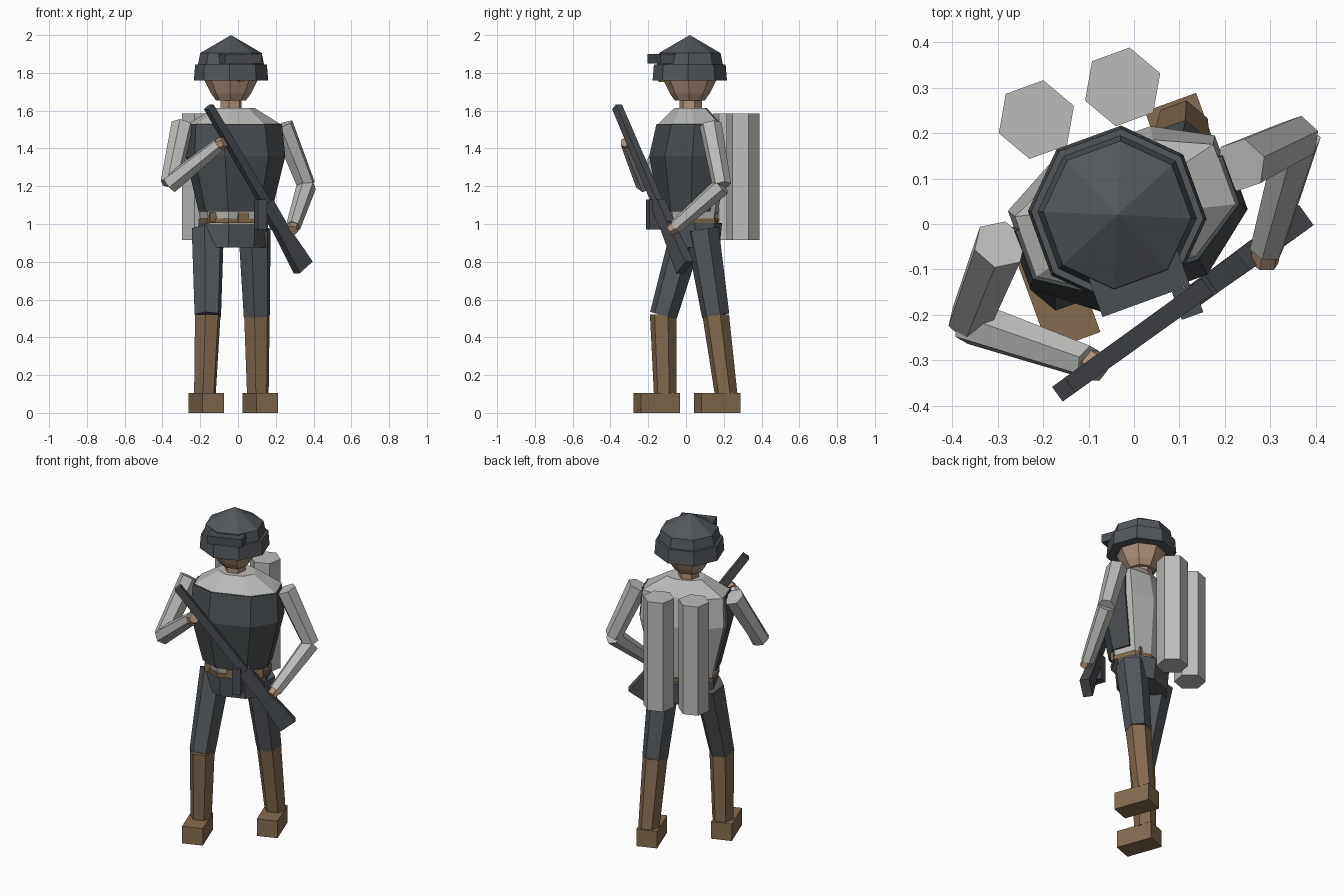
import bpy, bmesh, math
from mathutils import Vector, Matrix

if "Cube" in bpy.data.objects:
    bpy.data.objects.remove(bpy.data.objects["Cube"])

YAW = math.radians(20)          # the whole figure is turned a little
TURN = Matrix.Rotation(YAW, 3, 'Z')


def material(name, r, g, b):
    m = bpy.data.materials.new(name)
    m.diffuse_color = (r, g, b, 1)
    m.use_nodes = True
    m.node_tree.nodes["Principled BSDF"].inputs["Base Color"].default_value = m.diffuse_color
    return m


CLOTH = material("slate cloth", 0.085, 0.095, 0.105)
VEST = material("dark vest", 0.066, 0.074, 0.08)
METAL = material("gun metal", 0.07, 0.077, 0.085)
SHIRT = material("light grey", 0.50, 0.50, 0.49)
BOOT = material("brown leather", 0.23, 0.15, 0.08)
SKIN = material("skin", 0.43, 0.29, 0.20)
GOLD = material("brass", 0.40, 0.22, 0.06)


def loft(name, rings, mat):
    """Skin a list of equal-length point rings and cap both ends."""
    bm = bmesh.new()
    loops = [[bm.verts.new(p) for p in ring] for ring in rings]
    n = len(loops[0])
    for a, b in zip(loops, loops[1:]):
        for i in range(n):
            j = (i + 1) % n
            bm.faces.new((a[i], a[j], b[j], b[i]))
    bm.faces.new(loops[0][::-1])
    bm.faces.new(loops[-1])
    bmesh.ops.remove_doubles(bm, verts=bm.verts, dist=0.0002)
    bmesh.ops.recalc_face_normals(bm, faces=bm.faces)
    mesh = bpy.data.meshes.new(name)
    bm.to_mesh(mesh)
    bm.free()
    mesh.materials.append(mat)
    ob = bpy.data.objects.new(name, mesh)
    bpy.context.collection.objects.link(ob)
    return ob


def stack(name, centre, outline, rings, mat):
    """Horizontal outline scaled per ring: (z, x scale, y scale)."""
    c = Vector((centre[0], centre[1], 0))
    return loft(name, [[c + TURN @ Vector((x * sx, y * sy, 0)) + Vector((0, 0, z))
                        for x, y in outline] for z, sx, sy in rings], mat)


def polygon(n, offset=0.0):
    return [(math.cos(offset + i * math.tau / n), math.sin(offset + i * math.tau / n))
            for i in range(n)]


def limb(name, p, q, r0, r1, mat, sides=6):
    """Tapered prism between two points."""
    p, q = Vector(p), Vector(q)
    d = (q - p).normalized()
    u = TURN @ Vector((1, 0, 0))
    u = (u - d * u.dot(d)).normalized()
    v = d.cross(u)
    return loft(name, [[c + (u * x + v * y) * r for x, y in polygon(sides)]
                       for c, r in ((p, r0), (q, r1))], mat)


def box(name, centre, size, mat):
    w, d, h = (s / 2 for s in size)
    return stack(name, centre, [(-w, -d), (w, -d), (w, d), (-w, d)],
                 [(centre[2] - h, 1, 1), (centre[2] + h, 1, 1)], mat)


OCT = polygon(8, math.pi / 8)
HEX = polygon(6)
BODY = (-0.02, 0.03)
HEAD = (-0.037, 0.02)

# torso: shirt, front vest, belt and hips
chest = [(.25, .09), (.12, .16), (-.12, .16), (-.25, .09),
         (-.25, -.09), (-.12, -.19), (.12, -.19), (.25, -.09)]
stack("shirt", BODY, chest, [(1.0, .66, .68), (1.06, .70, .74), (1.36, .97, .97),
                             (1.53, .93, .78), (1.615, .40, .42)], SHIRT)
front = [(.255, .05), (.255, -.09), (.122, -.195), (-.122, -.195), (-.255, -.09), (-.255, .05)]
stack("vest", BODY, front, [(1.065, .73, .77), (1.36, 1, 1), (1.53, .95, .80)], VEST)
stack("belt", BODY, chest, [(1.005, .70, .74), (1.03, .71, .75)], BOOT)
for i, (x, y) in enumerate([(-.14, -.085), (0, -.137), (.14, -.085), (.12, .08), (-.12, .08)]):
    c = Vector((BODY[0], BODY[1], 1.035)) + TURN @ Vector((x, y, 0))
    box(f"belt_pouch_{i}", c, (.06, .02, .05), BOOT)
stack("hips", (-.025, .04), OCT, [(.875, .19, .13), (1.005, .19, .145)], CLOTH)

# legs: thigh, shin wrap and boot
for side, hip, knee, ankle, boot in (
        ("front", (-.16, .01, .97), (-.16, -.12, .515), (-.175, -.11), (-.168, -.155)),
        ("rear", (.087, .085, .97), (.10, .157, .515), (.105, .212), (.118, .165))):
    limb(side + "_thigh", hip, knee, .09, .074, CLOTH)
    loft(side + "_shin", [[(c[0] + r * x, c[1] + r * y, z)
                           for x, y in polygon(6, YAW)]
                          for c, r, z in ((ankle, .061, .1), (knee, .072, .52))], BOOT)
    box(side + "_boot", (*boot, .0525), (.12, .22, .105), BOOT)

# arms: sleeves and hands
for side, shoulder, elbow, wrist, hand in (
        ("raised", (-.295, -.045, 1.525), (-.362, -.215, 1.215),
         (-.10, -.305, 1.42), (-.072, -.322, 1.435)),
        ("lowered", (.235, .13, 1.525), (.362, .19, 1.205),
         (.292, -.055, .985), (.288, -.088, .965))):
    limb(side + "_upper_arm", shoulder, elbow, .06, .05, SHIRT)
    limb(side + "_forearm", Vector(elbow) + Vector((0, 0, -.005)), wrist, .052, .039, SHIRT)
    limb(side + "_hand", wrist, hand, .034, .03, SKIN)

# neck, head and helmet
stack("neck", (-.037, .025), HEX, [(1.58, .06, .06), (1.68, .06, .06)], SKIN)
stack("head", (-.037, .02), OCT, [(1.655, .08, .08), (1.69, .105, .105),
                                  (1.76, .14, .14), (1.84, .14, .14)], SKIN)
stack("helmet", HEAD, OCT, [(z, r, r) for z, r in (
    (1.76, .197), (1.845, .19), (1.845, .175), (1.905, .163), (2.0, .0001))], CLOTH)
box("helmet_visor", (.01, -.123, 1.875), (.205, .10, .05), METAL)
box("brass_mouthpiece", (.014, -.128, 1.775), (.02, .03, .045), GOLD)

# back tanks
for i, c in enumerate([(-.215, .23), (-.025, .302)]):
    stack(f"back_tank_{i}", c, HEX, [(.915, .088, .088), (1.585, .088, .088)], SHIRT)

# rifle: barrel, receiver and stock along one slanted axis
muzzle, butt = Vector((-.155, -.365, 1.62)), Vector((.345, -.005, .77))
axis = (butt - muzzle).normalized()
flat = axis.cross(Vector((0, 0, 1))).normalized()
tall = flat.cross(axis)


def rifle_part(name, t0, t1, size0, size1):
    loft(name, [[muzzle.lerp(butt, t) + flat * w * x / 2 + tall * h * y / 2
                 for x, y in ((-1, -1), (1, -1), (1, 1), (-1, 1))]
                for t, (w, h) in ((t0, size0), (t1, size1))], METAL)


rifle_part("rifle_barrel", 0, .62, (.04, .042), (.042, .05))
rifle_part("rifle_receiver", .60, .74, (.05, .075), (.05, .075))
rifle_part("rifle_stock", .72, 1, (.05, .065), (.055, .105))
box("rifle_magazine", (.118, -.172, 1.05), (.05, .065, .16), METAL)
